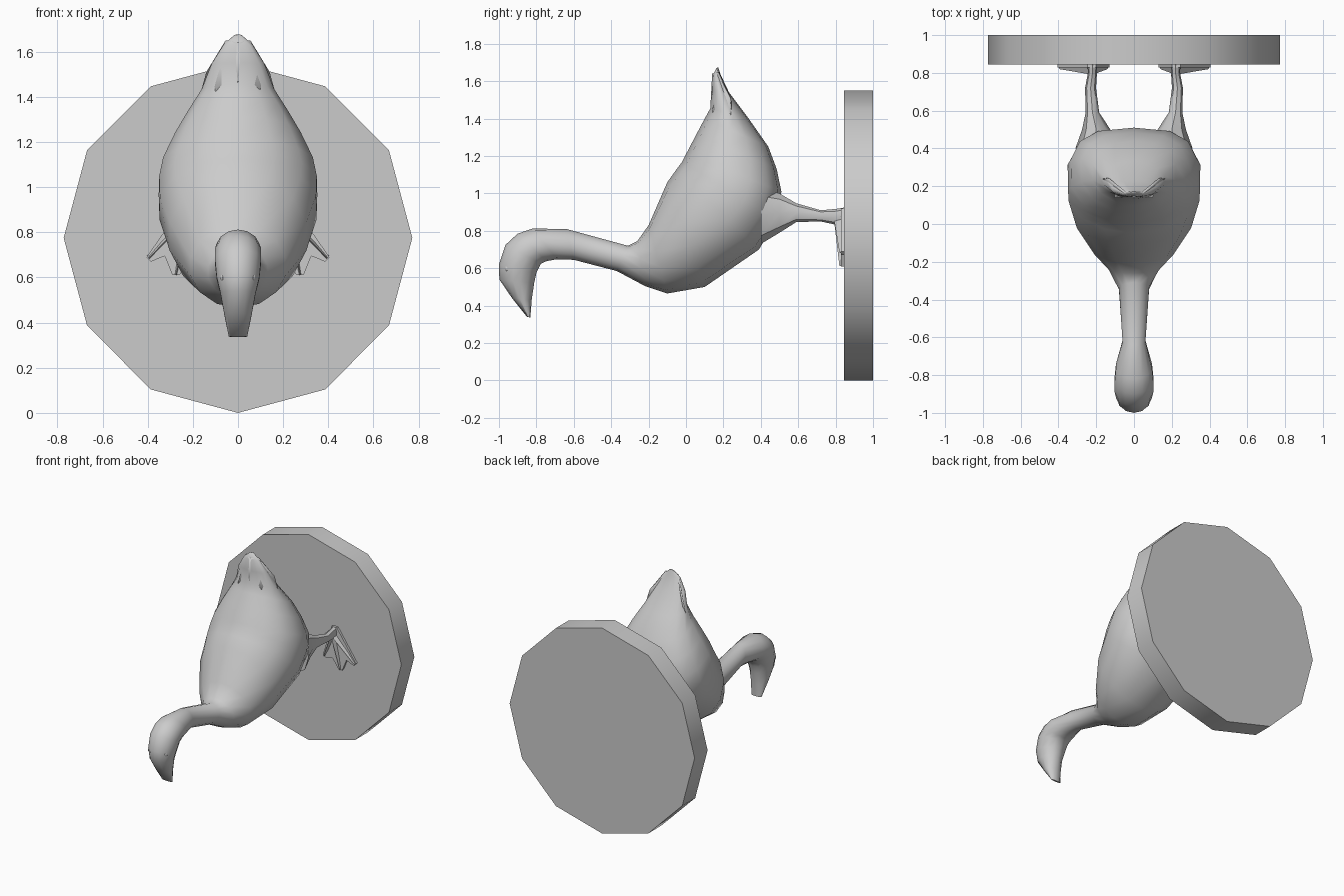
import bpy, bmesh
from math import sin, cos, pi, radians, copysign
from mathutils import Vector


def finish(bm, name, mirror=False, angle=40):
    bmesh.ops.recalc_face_normals(bm, faces=bm.faces)
    me = bpy.data.meshes.new(name)
    bm.to_mesh(me)
    bm.free()
    me.shade_smooth()
    me.set_sharp_from_angle(angle=radians(angle))
    ob = bpy.data.objects.new(name, me)
    bpy.context.collection.objects.link(ob)
    if mirror:
        ob.modifiers.new("mirror", 'MIRROR')
    return ob


def loft(bm, rings):
    rows = [[bm.verts.new(p) for p in r] for r in rings]
    n = len(rows[0])
    for a, b in zip(rows, rows[1:]):
        for i in range(n):
            j = (i + 1) % n
            bm.faces.new((a[i], a[j], b[j], b[i]))
    bm.faces.new(rows[0])
    bm.faces.new(rows[-1][::-1])


def section(y0, z0, y1, z1, w, flat=1.0, n=14):
    """Ring spanning outer point to inner point; flat < 1 squares the belly half."""
    out = []
    for i in range(n):
        a = 2 * pi * i / n
        c, s = cos(a), sin(a)
        if c < 0:
            c = -abs(c) ** flat
            s = copysign(abs(s) ** flat, s)
        t = (1 - c) / 2
        out.append((w * s, y0 + (y1 - y0) * t, z0 + (z1 - z0) * t))
    return out


def prism(bm, outline, y0, y1):
    a = [bm.verts.new((x, y0, z)) for x, z in outline]
    f = bm.faces.new(a)
    new = bmesh.ops.extrude_face_region(bm, geom=[f])["geom"]
    for v in new:
        if isinstance(v, bmesh.types.BMVert):
            v.co.y = y1


# Round base, twelve sided, facing front
bm = bmesh.new()
outline = [(0.772 * sin(i * pi / 6), 0.775 - 0.775 * cos(i * pi / 6)) for i in range(12)]
prism(bm, outline, 0.845, 1.0)
finish(bm, "base_disc", angle=35)

# Bird: beak, head, neck, body and tail as one loft
sections = [
    (-0.850, 0.340, -0.832, 0.336, 0.042),
    (-0.930, 0.440, -0.825, 0.430, 0.062),
    (-0.998, 0.540, -0.812, 0.520, 0.080),
    (-1.000, 0.620, -0.800, 0.575, 0.097),
    (-0.965, 0.725, -0.775, 0.625, 0.105),
    (-0.900, 0.785, -0.745, 0.638, 0.105),
    (-0.820, 0.812, -0.690, 0.648, 0.098),
    (-0.640, 0.810, -0.600, 0.645, 0.062),
    (-0.310, 0.720, -0.370, 0.585, 0.082),
    (-0.260, 0.745, -0.220, 0.505, 0.135),
    (-0.200, 0.830, -0.100, 0.465, 0.215),
    (-0.100, 1.060, 0.100, 0.500, 0.310),
    (-0.050, 1.130, 0.390, 0.700, 0.355, 0.85),
    (-0.020, 1.170, 0.485, 0.860, 0.358, 0.75),
    (0.000, 1.210, 0.510, 1.010, 0.340, 0.7),
    (0.055, 1.315, 0.485, 1.130, 0.285, 0.75),
    (0.100, 1.400, 0.440, 1.250, 0.225, 0.85),
    (0.130, 1.455, 0.335, 1.400, 0.165),
    (0.138, 1.550, 0.230, 1.540, 0.120),
    (0.142, 1.630, 0.185, 1.635, 0.065),
    (0.165, 1.673, 0.172, 1.675, 0.015),
]
bm = bmesh.new()
loft(bm, [section(*s) for s in sections])
finish(bm, "bird_body", angle=50)

# Tail fan: folded thin feathers flaring to the sides
bm = bmesh.new()
pts = [(0, 0.128, 1.42), (0, 0.14, 1.64), (0.055, 0.165, 1.65),
       (0.14, 0.235, 1.51), (0.19, 0.243, 1.33), (0.10, 0.14, 1.42)]
v = [bm.verts.new(p) for p in pts]
bm.faces.new((v[0], v[5], v[2], v[1]))
bm.faces.new((v[5], v[4], v[3], v[2]))
fan = finish(bm, "tail_fan", mirror=True)
fan.modifiers.new("thickness", 'SOLIDIFY').thickness = 0.012

# Legs tapering from the thighs
bm = bmesh.new()
leg = [(0.40, 0.20, 0.88, 0.110, 0.150), (0.50, 0.20, 0.895, 0.075, 0.105),
       (0.59, 0.22, 0.897, 0.036, 0.050), (0.72, 0.23, 0.880, 0.029, 0.030),
       (0.80, 0.22, 0.875, 0.024, 0.042), (0.85, 0.22, 0.885, 0.026, 0.040)]
loft(bm, [[(x + rx * cos(k * pi / 4), y, z + rz * sin(k * pi / 4)) for k in range(8)]
          for y, x, z, rx, rz in leg])
finish(bm, "legs", mirror=True)

# Webbed feet flat on the base, with raised toes
bm = bmesh.new()
prism(bm, [(0.20, 0.92), (0.245, 0.92), (0.405, 0.69), (0.385, 0.67), (0.325, 0.695),
           (0.29, 0.61), (0.26, 0.61), (0.21, 0.68), (0.15, 0.67), (0.13, 0.69)], 0.828, 0.85)
for tx, tz in ((0.395, 0.685), (0.275, 0.612), (0.14, 0.68)):
    d = Vector((tx - 0.22, tz - 0.87)).normalized()
    px, pz = -d.y * 0.014, d.x * 0.014
    loft(bm, [[(x - px, 0.848, z - pz), (x, y, z), (x + px, 0.848, z + pz)]
              for x, y, z in ((0.22, 0.79, 0.87), (tx, 0.82, tz))])
finish(bm, "webbed_feet", mirror=True, angle=25)

# Eyes
bm = bmesh.new()
bmesh.ops.create_uvsphere(bm, u_segments=10, v_segments=6, radius=0.018)
for p in bm.verts:
    p.co = Vector((p.co.x * 0.6 + 0.068, p.co.y * 0.8 - 0.955, p.co.z + 0.60))
finish(bm, "eyes", mirror=True)
